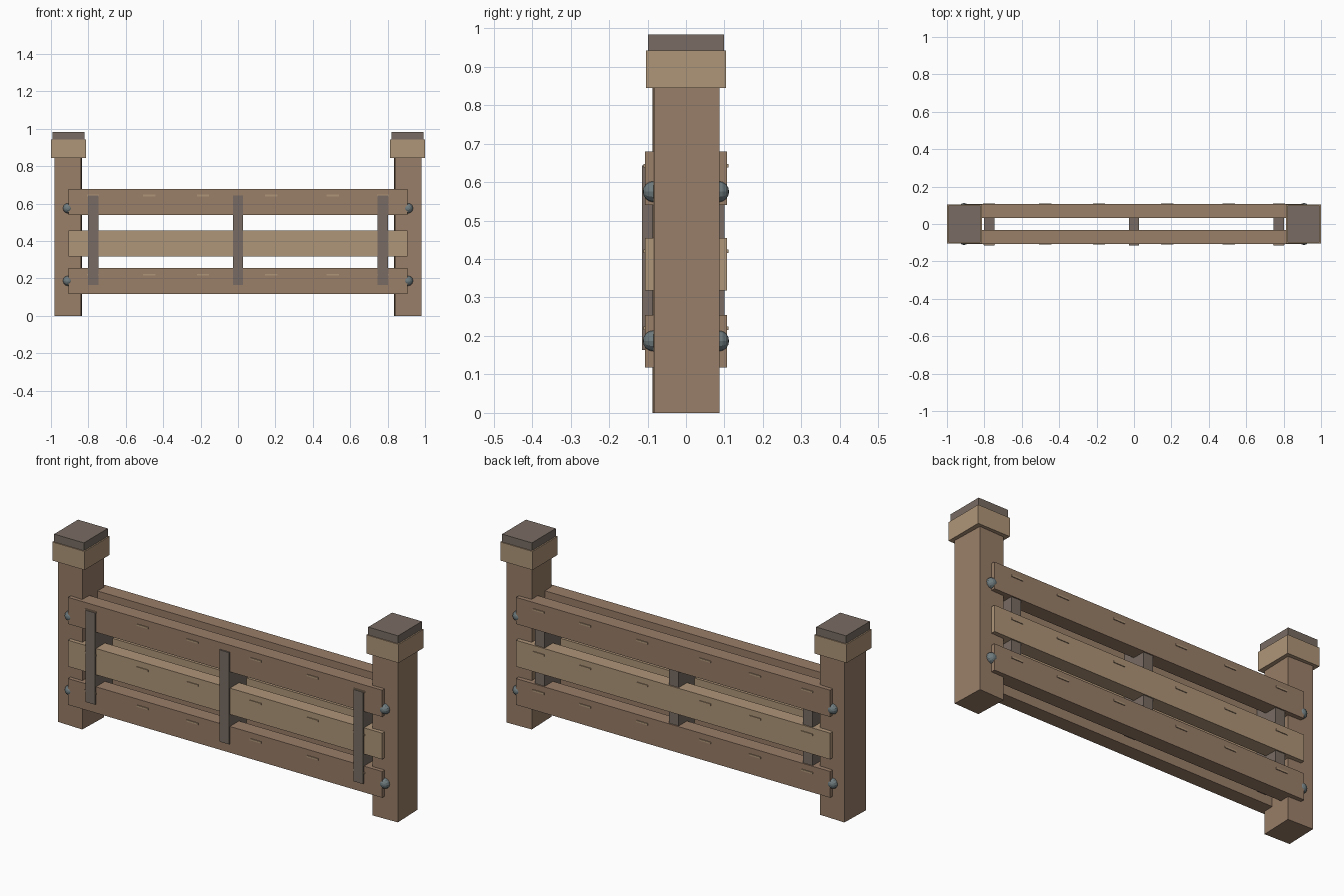
import bpy, math

if "Cube" in bpy.data.objects:
    bpy.data.objects.remove(bpy.data.objects["Cube"])


def material(name, rgb):
    m = bpy.data.materials.new(name)
    m.diffuse_color = (*rgb, 1)
    m.use_nodes = True
    m.node_tree.nodes["Principled BSDF"].inputs["Base Color"].default_value = m.diffuse_color
    return m


BROWN = material("brown_wood", (0.32, 0.21, 0.14))
LIGHT = material("light_wood", (0.43, 0.30, 0.19))
DARK = material("dark_strap", (0.19, 0.15, 0.125))
STEEL = material("steel", (0.16, 0.20, 0.21))


def box(name, x, y, z, mat, turn=0):
    """Box from (min, max) ranges, optionally turned about z."""
    bpy.ops.mesh.primitive_cube_add(
        size=1, location=[(a + b) / 2 for a, b in (x, y, z)])
    o = bpy.context.object
    o.name = name
    o.scale = [b - a for a, b in (x, y, z)]
    bpy.ops.object.transform_apply(location=False, rotation=False, scale=True)
    o.rotation_euler.z = turn
    o.data.materials.append(mat)
    return o


def centred(c, w):
    return (c - w / 2, c + w / 2)


# posts with collar and cap
for side, s in (("left", -1), ("right", 1)):
    cx = 0.907 * s
    box(side + "_post", centred(cx, 0.143), centred(0, 0.17), (0, 0.86), BROWN, s * 0.033)
    box(side + "_collar", centred(cx, 0.186), centred(0, 0.207), (0.845, 0.942), LIGHT)
    box(side + "_cap", centred(cx, 0.172), centred(0, 0.197), (0.94, 0.983), DARK)

# planks and their small raised pegs on both faces
planks = (("bottom", 0.118, 0.255, 0.22, BROWN),
          ("middle", 0.318, 0.455, 0.42, LIGHT),
          ("top", 0.54, 0.679, 0.643, BROWN))
peg_x = (-0.775, -0.475, -0.187, 0.177, 0.507, 0.775)
for face, s in (("front", -1), ("back", 1)):
    for level, z0, z1, pz, mat in planks:
        box(f"{face}_{level}_plank", (-0.907, 0.907), centred(s * 0.069, 0.075), (z0, z1), mat)
        for x in peg_x:
            box(f"{face}_{level}_peg", centred(x, 0.066), centred(s * 0.105, 0.011),
                centred(pz, 0.009), LIGHT)

# upright straps running through the planks
for x in (-0.774, 0, 0.774):
    box("upright_strap", centred(x, 0.056), (-0.114, 0.1), (0.164, 0.643), DARK)

# round bolt heads
for x in (-0.909, 0.909):
    for y in (-0.085, 0.085):
        for z in (0.187, 0.575):
            bpy.ops.mesh.primitive_uv_sphere_add(
                segments=12, ring_count=8, radius=0.027, location=(x, y, z),
                rotation=(math.pi / 2, 0, 0))
            o = bpy.context.object
            o.name = "bolt"
            o.data.materials.append(STEEL)
